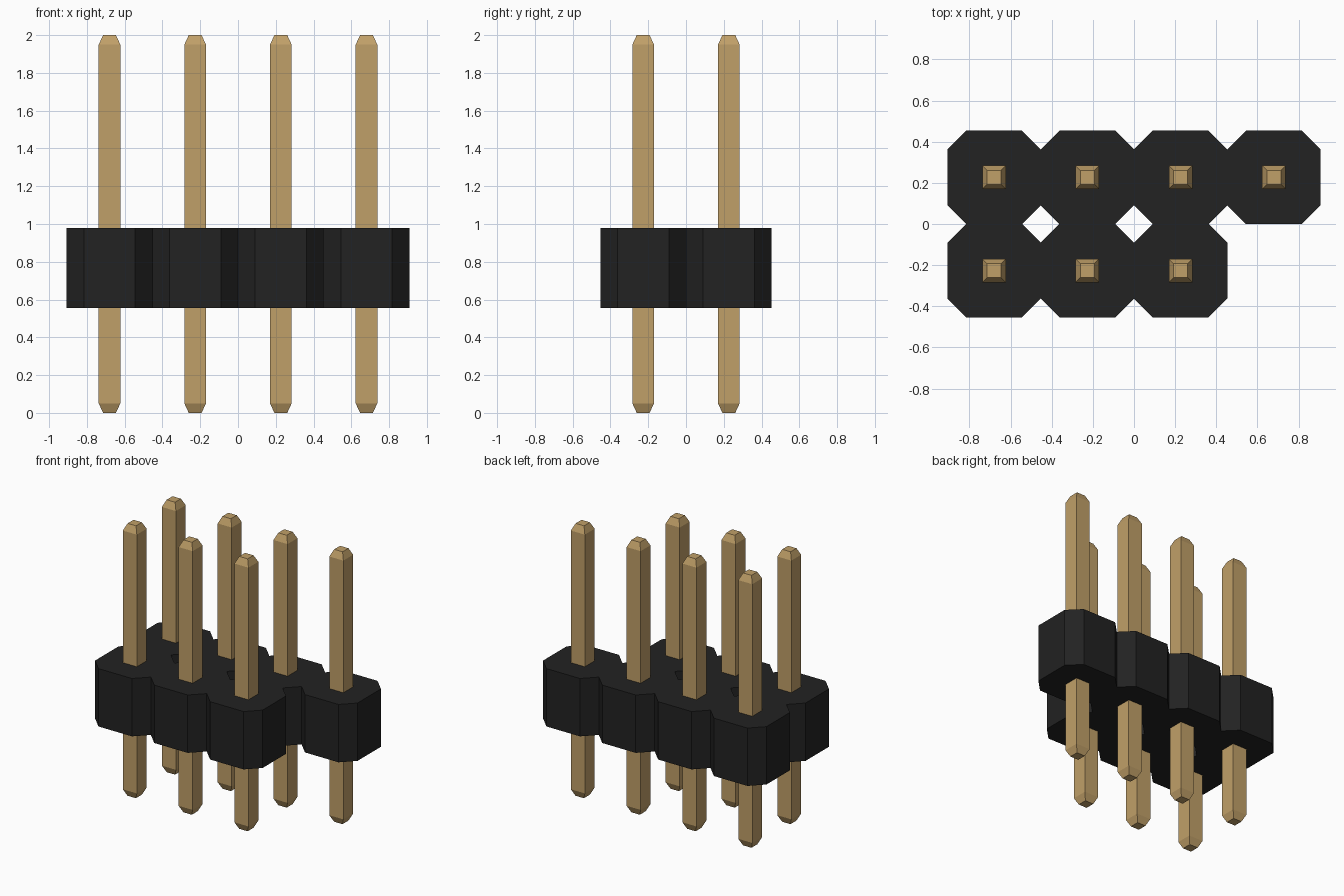
import bpy, bmesh

if "Cube" in bpy.data.objects:
    bpy.data.objects.remove(bpy.data.objects["Cube"], do_unlink=True)

PITCH = 0.4535
HALF = PITCH / 2
FLAT = 0.136                      # half length of an octagon's flat side
BASE, TOP = 0.555, 0.98           # housing height range
# Three pins in the front row, four in the back row
CELLS = [((i - 1.5) * PITCH, (j - 0.5) * PITCH)
         for j, count in enumerate((3, 4)) for i in range(count)]


def material(name, colour, roughness):
    mat = bpy.data.materials.new(name)
    mat.use_nodes = True
    mat.diffuse_color = colour
    shader = mat.node_tree.nodes["Principled BSDF"]
    shader.inputs["Base Color"].default_value = colour
    shader.inputs["Roughness"].default_value = roughness
    return mat


def finish(bm, name, mat):
    bmesh.ops.recalc_face_normals(bm, faces=bm.faces)
    mesh = bpy.data.meshes.new(name)
    bm.to_mesh(mesh)
    bm.free()
    mesh.materials.append(mat)
    obj = bpy.data.objects.new(name, mesh)
    bpy.context.collection.objects.link(obj)
    return obj


black = material("black plastic", (0.016, 0.016, 0.016, 1), 0.6)
gold = material("gold metal", (0.53, 0.35, 0.14, 1), 0.5)

# Housing: octagons sharing their flat sides, extruded as one block
octagon = [(HALF, -FLAT), (HALF, FLAT), (FLAT, HALF), (-FLAT, HALF),
           (-HALF, FLAT), (-HALF, -FLAT), (-FLAT, -HALF), (FLAT, -HALF)]
bm = bmesh.new()
for cx, cy in CELLS:
    bm.faces.new([bm.verts.new((cx + x, cy + y, BASE)) for x, y in octagon])
bmesh.ops.remove_doubles(bm, verts=bm.verts, dist=0.001)
lower = bm.faces[:]
raised = bmesh.ops.extrude_face_region(bm, geom=lower, use_keep_orig=True)
bmesh.ops.translate(bm, vec=(0, 0, TOP - BASE),
                    verts=[v for v in raised["geom"] if isinstance(v, bmesh.types.BMVert)])
finish(bm, "housing", black)

# Pins: square posts with tapered tips at both ends
sections = [(0, 0.034), (0.05, 0.057), (1.95, 0.057), (2, 0.034)]
bm = bmesh.new()
rings = [[bm.verts.new((sx * r, sy * r, z))
          for sx, sy in ((-1, -1), (1, -1), (1, 1), (-1, 1))]
         for z, r in sections]
for low, high in zip(rings, rings[1:]):
    for k in range(4):
        n = (k + 1) % 4
        bm.faces.new((low[k], low[n], high[n], high[k]))
bm.faces.new(rings[0][::-1])
bm.faces.new(rings[-1])
first = finish(bm, "pin_1", gold)
first.location = (*CELLS[0], 0)
for number, (cx, cy) in enumerate(CELLS[1:], 2):
    pin = bpy.data.objects.new(f"pin_{number}", first.data)
    pin.location = (cx, cy, 0)
    bpy.context.collection.objects.link(pin)
